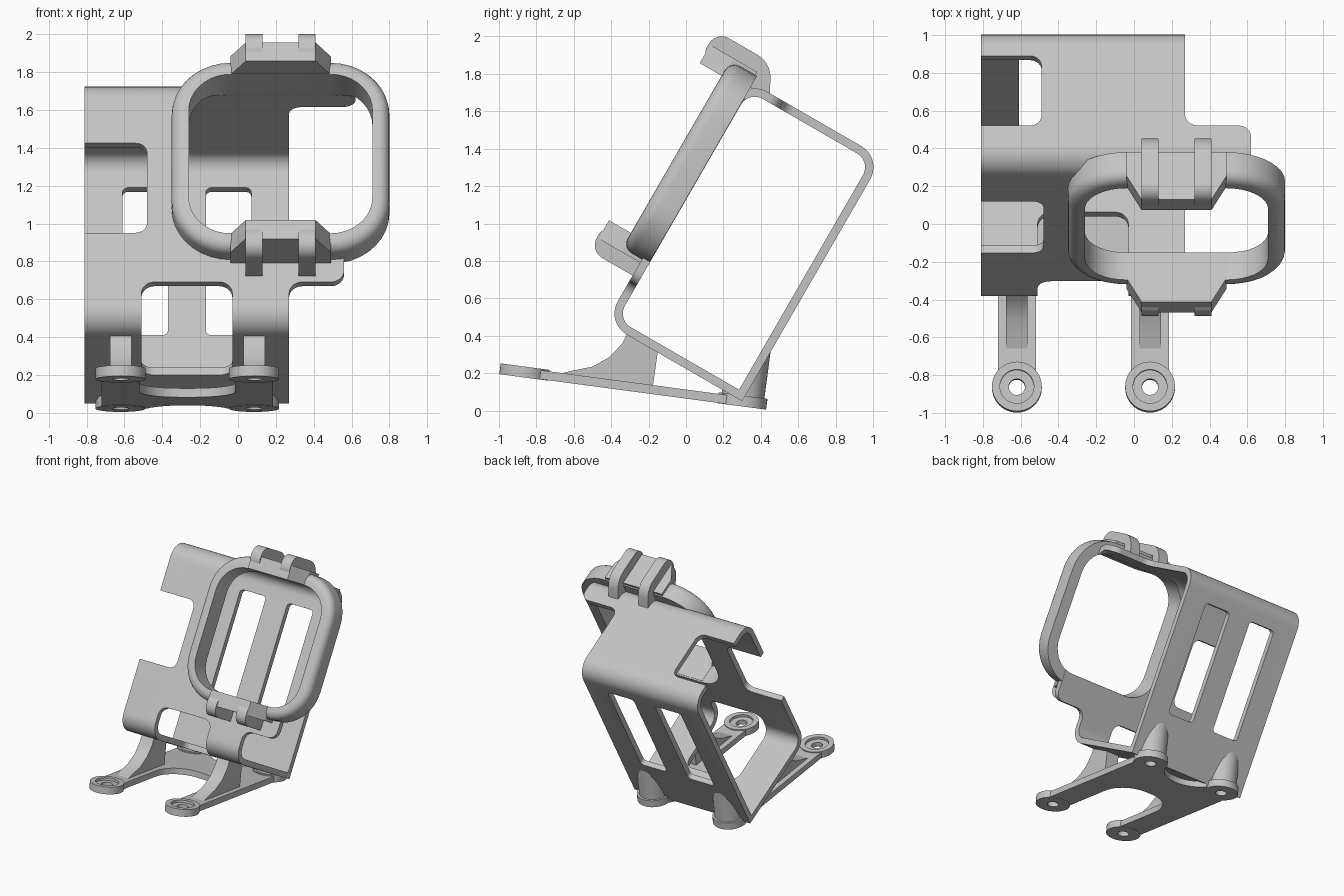
import bpy, bmesh
from math import radians, tan, cos, sin, pi
from mathutils import Matrix, Vector

cube = bpy.data.objects.get("Cube")
if cube:
    bpy.data.objects.remove(cube, do_unlink=True)

grey = bpy.data.materials.new("plain grey")
grey.use_nodes = True
COLOUR = (0.55, 0.55, 0.55, 1)
grey.diffuse_color = COLOUR
grey.node_tree.nodes["Principled BSDF"].inputs["Base Color"].default_value = COLOUR

# Working frames: the leaning case (x, up the case, out to the front) and the sloping base
CASE = Matrix.Translation((0, 0.3, 0.05)) @ Matrix.Rotation(radians(60), 4, 'X')
BASE = Matrix.Translation((0, 0, 0.062)) @ Matrix.Rotation(radians(-7.57), 4, 'X')
WORLD = Matrix.Identity(4)
parts = []


def fillet(corners, steps=9):
    """Outline from (a, b, radius) corners; a missing radius means sharp."""
    out = []
    n = len(corners)
    for i, c in enumerate(corners):
        p = Vector(c[:2])
        r = c[2] if len(c) > 2 else 0
        if r == 0:
            out.append(p)
            continue
        d0 = (Vector(corners[i - 1][:2]) - p).normalized()
        d1 = (Vector(corners[(i + 1) % n][:2]) - p).normalized()
        half = d0.angle(d1) / 2
        centre = p + (d0 + d1).normalized() * (r / sin(half))
        start = p + d0 * (r / tan(half)) - centre
        end = p + d1 * (r / tan(half)) - centre
        sweep = start.angle(end)
        for k in range(steps + 1):
            t = k / steps
            out.append(centre + (start * sin((1 - t) * sweep) + end * sin(t * sweep)) / sin(sweep))
    return out


def rect(a0, a1, b0, b1, r=0):
    return [(a0, b0, r), (a1, b0, r), (a1, b1, r), (a0, b1, r)]


def circle(a, b, r, n=40):
    return [(a + r * cos(2 * pi * k / n), b + r * sin(2 * pi * k / n)) for k in range(n)]


def prism(name, corners, axis, lo, hi, frame=CASE, round_top=0):
    """Extrude an outline along one axis (0, 1 or 2) of a frame."""
    bm = bmesh.new()
    rings = []
    pts = fillet(corners)
    for t in (lo, hi):
        ring = []
        for p in pts:
            co = [p.x, p.y]
            co.insert(axis, t)
            ring.append(bm.verts.new(co))
        rings.append(ring)
    low, high = rings
    bm.faces.new(low)
    cap = bm.faces.new(high)
    for i in range(len(low)):
        bm.faces.new((low[i - 1], low[i], high[i], high[i - 1]))
    bmesh.ops.recalc_face_normals(bm, faces=bm.faces)
    if round_top:
        bmesh.ops.bevel(bm, geom=list(cap.edges), offset=round_top, segments=5,
                        profile=0.5, affect='EDGES')
    mesh = bpy.data.meshes.new(name)
    bm.to_mesh(mesh)
    bm.free()
    mesh.materials.append(grey)
    ob = bpy.data.objects.new(name, mesh)
    bpy.context.collection.objects.link(ob)
    ob.matrix_world = frame
    parts.append(ob)
    return ob


def cut(target, *cutters):
    for c in cutters:
        c.hide_render = True
        m = target.modifiers.new("cut", 'BOOLEAN')
        m.operation = 'DIFFERENCE'
        m.solver = 'EXACT'
        m.object = c
    deps = bpy.context.evaluated_depsgraph_get()
    mesh = bpy.data.meshes.new_from_object(target.evaluated_get(deps))
    target.modifiers.clear()
    target.data = mesh
    for c in cutters:
        parts.remove(c)
        bpy.data.objects.remove(c, do_unlink=True)


# Case shell: a leaning rectangular sleeve with three rounded corners
L, W, T = 1.5, 0.843, 0.045
LEFT, RIGHT = -0.81, 0.27


def sleeve(name, inset, r, x0, x1):
    a, b, c = inset, L - inset, W - inset
    return prism(name, [(a, a), (b, a, r), (b, c, r), (a, c, r)], 0, x0, x1)


shell = sleeve("case_shell", 0, 0.13, LEFT, 0.62)
cut(shell,
    sleeve("cavity", T, 0.085, -1, 1),
    # two long slots in the back wall
    prism("slot", rect(-0.61, -0.37, 0.39, 1.29, 0.03), 2, -0.2, 0.2),
    prism("slot", rect(-0.17, 0.07, 0.39, 1.29, 0.03), 2, -0.2, 0.2),
    # side notches in the front and top walls
    prism("notch", rect(-1, -0.48, 0.554, 1.1, 0.06), 2, 0.7, 1),
    prism("notch", rect(-1, -0.49, 0.185, 0.61, 0.06), 1, 1.3, 1.7),
    # opening around the lower front edge
    prism("opening", rect(-0.51, -0.03, -0.5, 0.254, 0.07), 2, 0.7, 1),
    prism("opening", rect(-0.51, -0.03, 0.3, 1.2, 0.07), 1, -0.2, 0.15),
    # trim that leaves two ears past the side
    prism("trim", [(RIGHT, -1), (RIGHT, 0.61, 0.07), (0.62, 0.61, 0.07), (0.62, 1.2),
                   (1, 1.2), (1, -1)], 1, -0.2, 1.7),
    prism("trim", [(RIGHT, -1), (RIGHT, 0.254, 0.07), (0.56, 0.254, 0.07), (0.56, 0.9),
                   (1, 0.9), (1, -1)], 2, 0.5, 1.1),
    prism("window", rect(-0.26, 0.71, 0.48, 1.45, 0.22), 2, 0.7, 1.2))

# Lens ring standing off the front wall
ring = prism("lens_ring", rect(-0.35, 0.80, 0.39, 1.545, 0.31), 2, 0.8, 0.965, round_top=0.06)
cut(ring, prism("window", rect(-0.26, 0.71, 0.48, 1.45, 0.22), 2, 0.7, 1.2))

# Clip blocks and prongs at the top and bottom of the ring
MID = 0.967
block = [(-0.04, 0.81), (-0.04, 0.955), (0.04, 1.1), (0.41, 1.1), (0.49, 0.955), (0.49, 0.81)]
prism("top_clip_block", block, 1, 1.452, 1.565)
prism("bottom_clip_block", block, 1, 2 * MID - 1.565, 2 * MID - 1.452)
top_prong = [(1.47, 0.82), (1.47, 1.11, 0.08), (1.645, 1.11, 0.08), (1.645, 0.77, 0.14),
             (1.49, 0.69)]
bottom_prong = [(0.464, 0.82), (0.464, 1.11, 0.08), (0.289, 1.11, 0.08), (0.289, 0.82)]
for side, x in (("right", 0.04), ("left", 0.32)):
    prism("top_prong_" + side, top_prong, 0, x, x + 0.09)
    prism("bottom_prong_" + side, bottom_prong, 0, x, x + 0.09)

# Sloping base plate with a deep front bay and a shallow rear bay
ARMS = (("right", -0.62), ("left", 0.085))
FRONT, REAR = -0.875, 0.3
plate = prism("base_plate", rect(-0.72, 0.185, FRONT, REAR), 2, 0.002, 0.05, BASE)
cut(plate,
    prism("bay", rect(-0.52, -0.015, -2, -0.14, 0.22), 2, -0.1, 0.2, BASE),
    prism("bay", circle(-0.267, 0.42, 0.24), 2, -0.1, 0.2, BASE),
    *[prism("bore", circle(x, s, r), 2, -0.1, 0.2, BASE)
      for _, x in ARMS for s, r in ((FRONT, 0.1), (REAR, 0.05))])

rib = [(-0.72, 0.185), (-0.6, 0.215), (-0.5, 0.235), (-0.41, 0.285), (-0.34, 0.36),
       (-0.315, 0.41), (-0.15, 0.32), (-0.18, 0.11), (-0.6, 0.16)]
for side, x in ARMS:
    # front foot with a counterbored screw hole
    foot = prism("front_foot_" + side, circle(x, FRONT, 0.132), 2, 0, 0.058, BASE)
    cut(foot, prism("bore", circle(x, FRONT, 0.043), 2, -0.1, 0.2, BASE),
        prism("recess", circle(x, FRONT, 0.09), 2, 0.038, 0.2, BASE))
    # rear foot and the post that joins it to the back wall
    foot = prism("rear_foot_" + side, circle(x, REAR, 0.132), 2, 0, 0.058, BASE)
    cut(foot, prism("bore", circle(x, REAR, 0.043), 2, -0.1, 0.04, BASE))
    post = prism("rear_post_" + side, circle(x, REAR, 0.115), 2, 0.05, 0.34, BASE)
    cut(post, prism("clearance", rect(0.02, 1.4, 0.02, 0.8), 0, -1, 1))
    # curved gusset under the case
    prism("gusset_" + side, rib, 0, x - 0.057, x + 0.057, WORLD)

# Smooth rounded surfaces, keep hard edges
bpy.ops.object.select_all(action='DESELECT')
for ob in parts:
    ob.select_set(True)
bpy.context.view_layer.objects.active = shell
bpy.ops.object.shade_smooth_by_angle(angle=radians(28))
